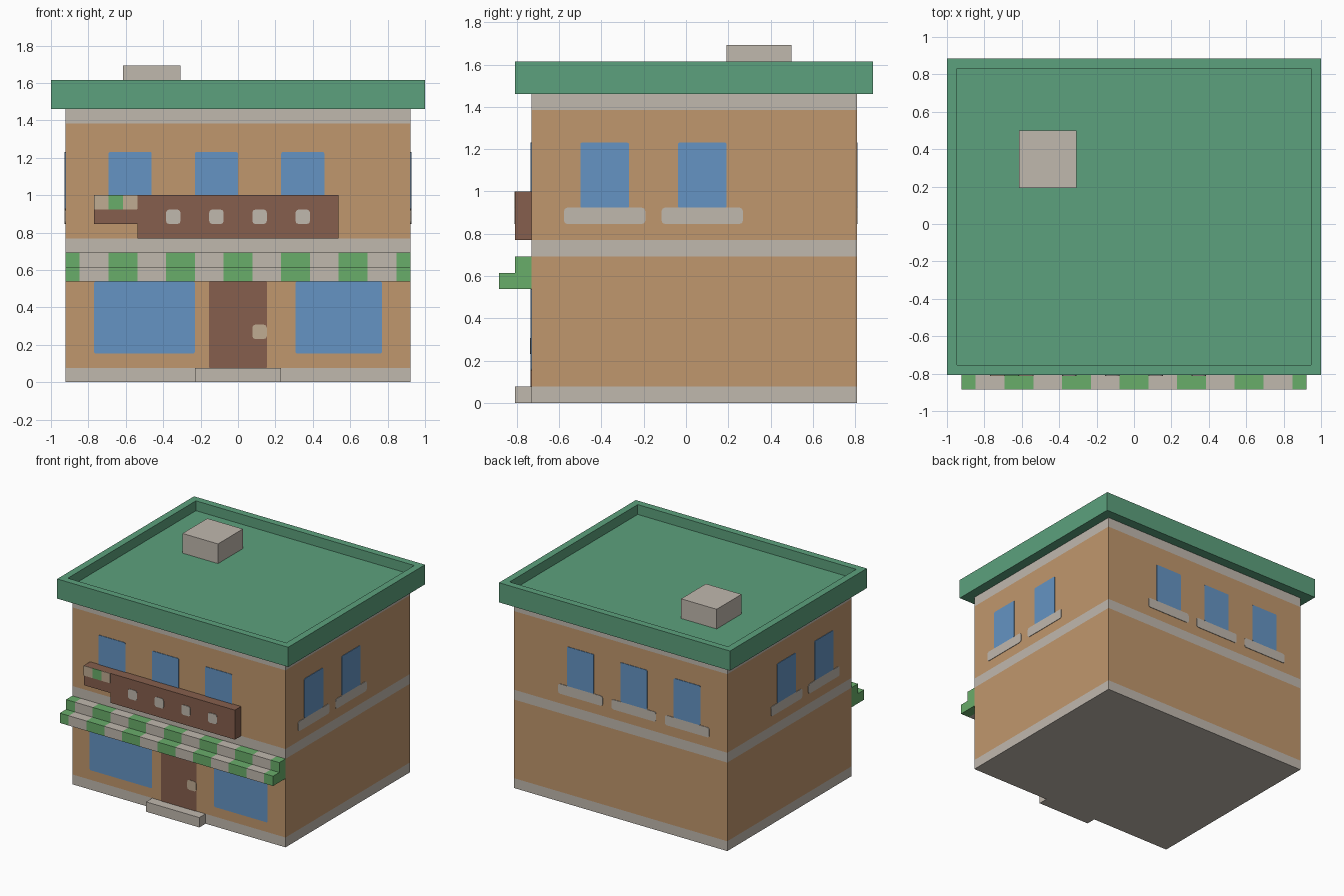
import bpy
import bmesh
from math import sin, cos, pi
from mathutils import Matrix, Vector

if "Cube" in bpy.data.objects:
    bpy.data.objects.remove(bpy.data.objects["Cube"], do_unlink=True)

U = 2 / 26  # one building block


def material(name, hex_code):
    rgb = [int(hex_code[i:i + 2], 16) / 255 for i in (0, 2, 4)]
    lin = [c / 12.92 if c < 0.04045 else ((c + 0.055) / 1.055) ** 2.4 for c in rgb]
    m = bpy.data.materials.new(name)
    m.use_nodes = True
    m.diffuse_color = (*lin, 1)
    bsdf = m.node_tree.nodes["Principled BSDF"]
    bsdf.inputs["Base Color"].default_value = (*lin, 1)
    bsdf.inputs["Roughness"].default_value = 0.9
    return m


WALL = material("tan wall", "C0976D")
STONE = material("pale stone", "C0B8AE")
ROOF = material("roof green", "5CA17D")
LEAF = material("awning green", "69AD6A")
BROWN = material("brown wood", "865F4D")
GLASS = material("blue glass", "6594C3")
BEIGE = material("beige", "C0AC92")


def finish(name, bm, *mats):
    bmesh.ops.recalc_face_normals(bm, faces=bm.faces)
    mesh = bpy.data.meshes.new(name)
    bm.to_mesh(mesh)
    bm.free()
    for m in mats:
        mesh.materials.append(m)
    ob = bpy.data.objects.new(name, mesh)
    bpy.context.collection.objects.link(ob)
    return ob


def prism(points, direction):
    """Extrude a closed outline along a direction, in blocks."""
    bm = bmesh.new()
    face = bm.faces.new([bm.verts.new(Vector(p) * U) for p in points])
    new = bmesh.ops.extrude_face_region(bm, geom=[face])["geom"]
    verts = [g for g in new if isinstance(g, bmesh.types.BMVert)]
    bmesh.ops.translate(bm, verts=verts, vec=Vector(direction) * U)
    return bm


def box(x0, x1, y0, y1, z0, z1):
    return prism([(x0, y0, z0), (x1, y0, z0), (x1, y1, z0), (x0, y1, z0)],
                 (0, 0, z1 - z0))


def slice_at(bm, axis, cuts):
    normal = Vector([float(i == axis) for i in range(3)])
    for c in cuts:
        bmesh.ops.bisect_plane(bm, geom=bm.verts[:] + bm.edges[:] + bm.faces[:],
                               plane_co=normal * c * U, plane_no=normal)


# Painted plates on a wall: outline in wall coordinates with softened corners
FRONT, BACK, LEFT, RIGHT, SIGN = "front", "back", "left", "right", "sign"


def plate(name, side, a0, a1, z0, z1, mat, r=0.1):
    outline = []
    corners = [(a1 - r, z1 - r), (a0 + r, z1 - r), (a0 + r, z0 + r), (a1 - r, z0 + r)]
    for i, (a, z) in enumerate(corners):
        for t in (0, 0.5, 1):
            ang = (i + t) * pi / 2
            outline.append((a + r * cos(ang), z + r * sin(ang)))
    place = {FRONT: (1, -9.5, -1), SIGN: (1, -10.5, -1), BACK: (1, 10.5, 1),
             LEFT: (0, 12, 1), RIGHT: (0, -12, -1)}
    along_x, depth, out = place[side]
    if along_x:
        bm = prism([(a, depth, z) for a, z in outline], (0, out * 0.05, 0))
    else:
        bm = prism([(depth, a, z) for a, z in outline], (out * 0.05, 0, 0))
    return finish(name, bm, mat)


# Building walls with stone bands
BANDS = ((0, 1), (9, 10), (18, 19))
walls = box(-12, 12, -9.5, 10.5, 0, 19)
slice_at(walls, 2, [1, 9, 10, 18])
for f in walls.faces:
    z = f.calc_center_median().z / U
    on_side = abs(f.normal.z) < 0.5
    f.material_index = int(not on_side or any(a < z < b for a, b in BANDS))
finish("walls", walls, WALL, STONE)

# Roof slab with sunken floor behind a parapet
roof = box(-13, 13, -10.5, 11.5, 19, 21)
bmesh.ops.recalc_face_normals(roof, faces=roof.faces)
top = max(roof.faces, key=lambda f: f.calc_center_median().z)
bmesh.ops.inset_region(roof, faces=[top], thickness=U)
new = bmesh.ops.extrude_face_region(roof, geom=[top])["geom"]
bmesh.ops.translate(roof, vec=(0, 0, -U),
                    verts=[g for g in new if isinstance(g, bmesh.types.BMVert)])
if top.is_valid:
    bmesh.ops.delete(roof, geom=[top], context="FACES_ONLY")
finish("roof", roof, ROOF)

finish("roof_vent", box(-8, -4, 2.5, 6.5, 20, 22), STONE)
finish("door_step", box(-3, 3, -10.5, -9.5, 0, 1), STONE)

# Stepped awning with two-block stripes
awning = prism([(-12, -9.5, 7), (-12, -11.5, 7), (-12, -11.5, 8),
                (-12, -10.5, 8), (-12, -10.5, 9), (-12, -9.5, 9)], (24, 0, 0))
slice_at(awning, 0, range(-11, 12, 2))
for f in awning.faces:
    stripe = int((f.calc_center_median().x / U + 13) // 2)
    f.material_index = stripe % 2
finish("awning", awning, LEAF, STONE)

# Sign board with a raised end and painted marks
sign = prism([(-10, -9.5, 11), (-7, -9.5, 11), (-7, -9.5, 10),
              (7, -9.5, 10), (7, -9.5, 13), (-10, -9.5, 13)], (0, -1, 0))
finish("sign_board", sign, BROWN)
for i, x in enumerate((-5, -2, 1, 4)):
    plate(f"sign_dot_{i + 1}", SIGN, x, x + 1, 11, 12, STONE, 0.2)
for i, mat in enumerate((BEIGE, LEAF, BEIGE)):
    plate(f"sign_end_mark_{i + 1}", SIGN, i - 10, i - 9, 12, 13, mat, 0.04)

# Door and shop windows
plate("door", FRONT, -2, 2, 1, 7, BROWN, 0.04)
knob = plate("door_handle", FRONT, 1, 2, 3, 4, BEIGE, 0.2)
knob.data.transform(Matrix.Translation((0, -0.003, 0)))
plate("shop_window_right", FRONT, -10, -3, 2, 7, GLASS)
plate("shop_window_left", FRONT, 4, 10, 2, 7, GLASS)

# Upper windows, with sills wherever the wall is clear
for side, starts in ((FRONT, (-9, -3, 3)), (BACK, (-9, -3, 3)),
                     (LEFT, (-6.5, -0.5)), (RIGHT, (-6.5, -0.5))):
    for i, a in enumerate(starts):
        plate(f"{side}_window_{i + 1}", side, a, a + 3, 12, 16, GLASS)
        if side != FRONT:
            plate(f"{side}_sill_{i + 1}", side, a - 1, a + 4, 11, 12, STONE, 0.2)
